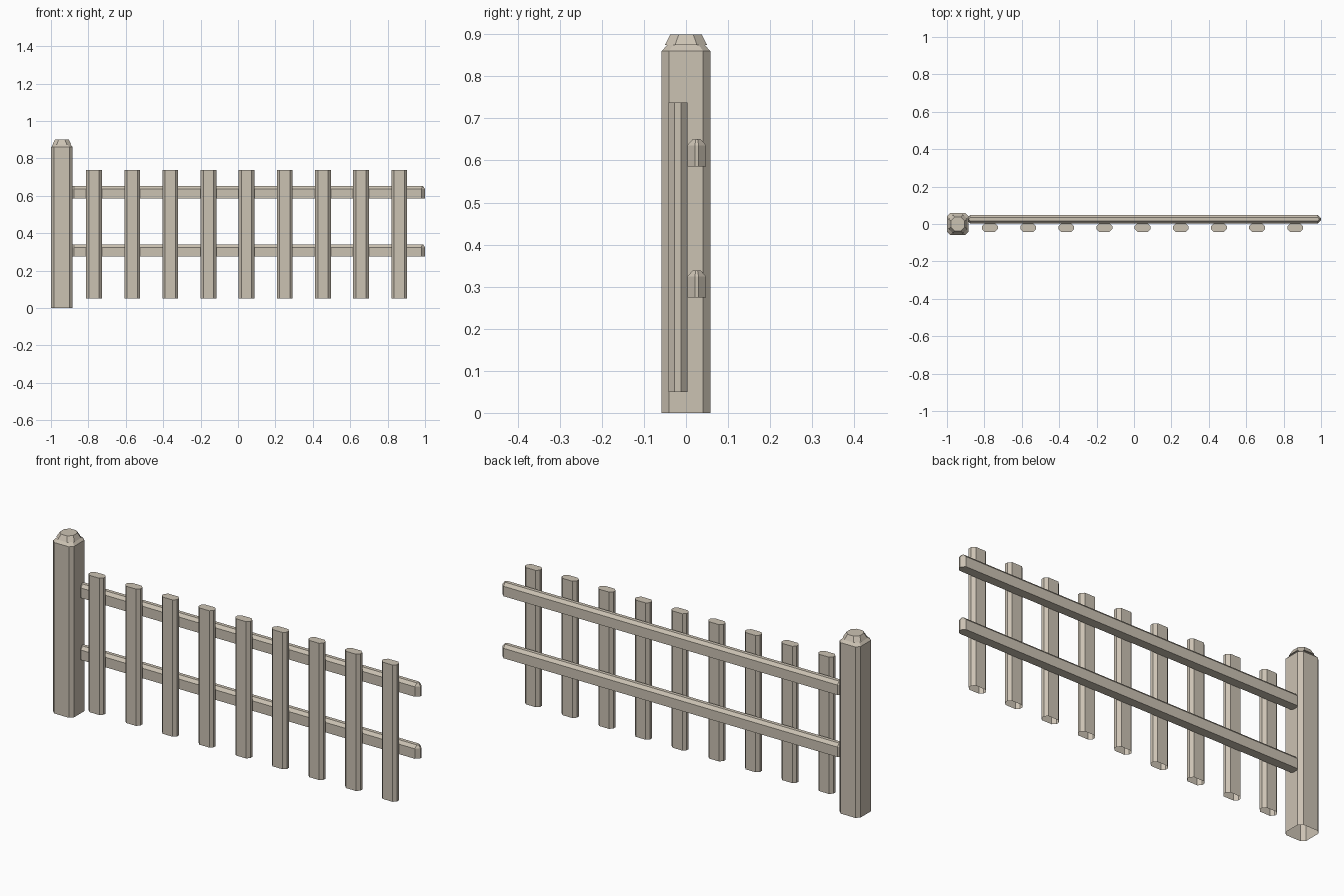
import bpy, bmesh

cube = bpy.data.objects.get("Cube")
if cube:
    bpy.data.objects.remove(cube, do_unlink=True)

# Single weathered wood colour
wood = bpy.data.materials.new("weathered wood")
wood.use_nodes = True
colour = (0.60, 0.54, 0.45, 1)
wood.diffuse_color = colour
wood.node_tree.nodes["Principled BSDF"].inputs["Base Color"].default_value = colour


def ring(bm, cx, cy, hx, hy, cut, z):
    """Rectangle with cut corners, as a loop of eight vertices."""
    corners = [(hx, hy - cut), (hx - cut, hy)]
    quarter = corners + [(-x, y) for x, y in reversed(corners)]
    loop = quarter + [(-x, -y) for x, y in quarter]
    return [bm.verts.new((cx + x, cy + y, z)) for x, y in loop]


def stack(name, cx, cy, levels, bottom=False):
    """Loft cut-corner rings given as (half x, half y, cut, z)."""
    bm = bmesh.new()
    rings = [ring(bm, cx, cy, *level) for level in levels]
    for a, b in zip(rings, rings[1:]):
        for i in range(8):
            j = (i + 1) % 8
            bm.faces.new((a[i], a[j], b[j], b[i]))
    bm.faces.new(rings[-1])
    if bottom:
        bm.faces.new(rings[0][::-1])
    mesh = bpy.data.meshes.new(name)
    bm.to_mesh(mesh)
    bm.free()
    mesh.materials.append(wood)
    obj = bpy.data.objects.new(name, mesh)
    bpy.context.collection.objects.link(obj)


# Gate post, open underneath, with a bevelled shoulder and cap
stack("post", -0.942, 0, [(0.058, 0.058, 0.017, 0), (0.058, 0.058, 0.017, 0.86),
                          (0.044, 0.044, 0.014, 0.875)])
stack("post_cap", -0.942, 0, [(0.05, 0.05, 0.024, 0.875), (0.037, 0.037, 0.02, 0.9)], True)

# Pickets, open underneath
for i in range(9):
    stack(f"picket_{i + 1}", -0.77 + 0.204 * i, -0.0195,
          [(0.042, 0.0225, 0.0145, 0.05), (0.042, 0.0225, 0.0145, 0.738)])

# Rails behind the pickets, with rounded-off tops and ends
for name, z in (("lower_rail", 0.274), ("upper_rail", 0.586)):
    stack(name, 0.053, 0.0255, [(0.947, 0.0225, 0.018, z), (0.947, 0.0225, 0.018, z + 0.05),
                               (0.937, 0.009, 0.007, z + 0.065)], True)
